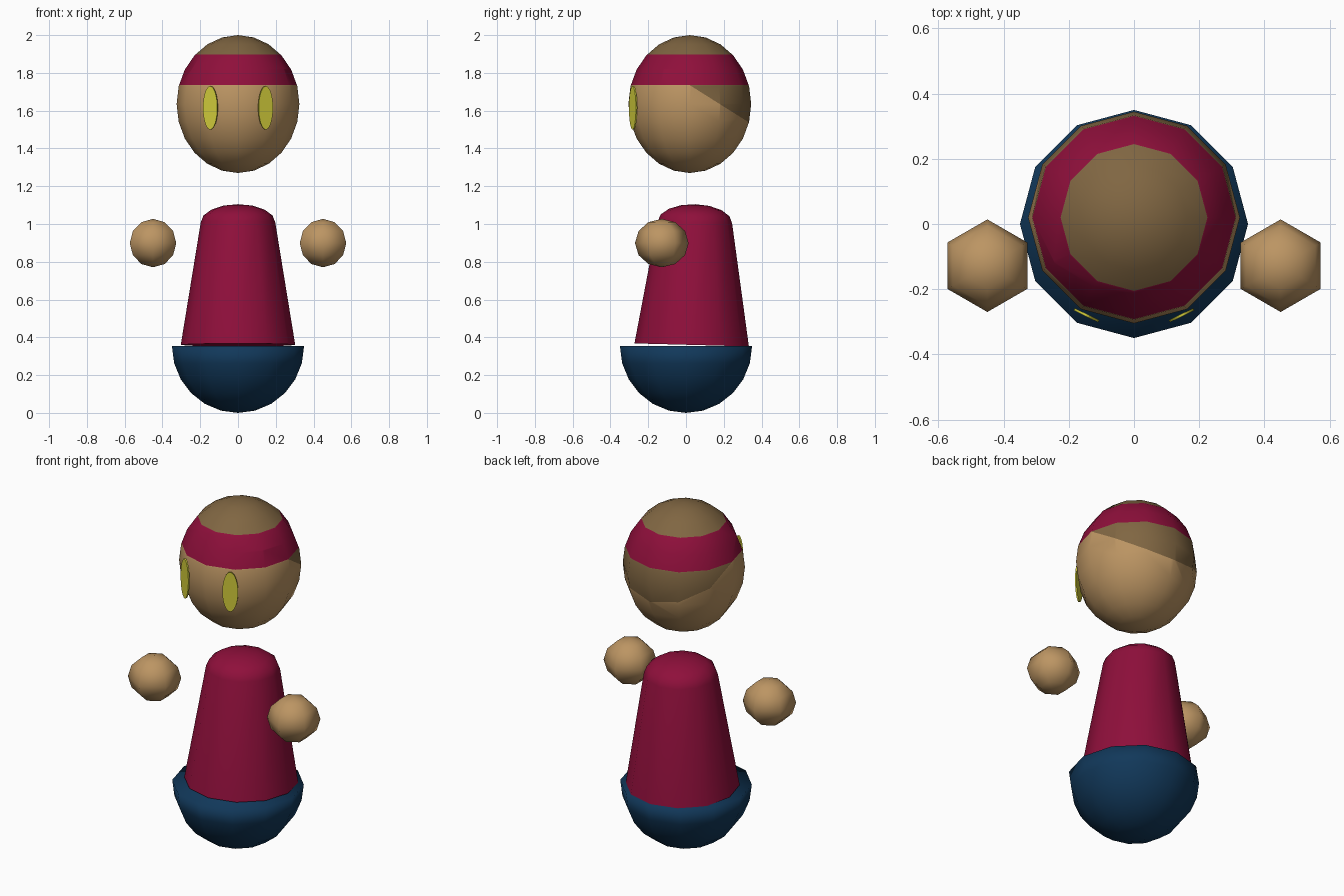
import bpy
import bmesh
import math
from mathutils import Matrix, Vector

cube = bpy.data.objects.get("Cube")
if cube:
    bpy.data.objects.remove(cube, do_unlink=True)


def lin(c):
    c /= 255
    return c / 12.92 if c <= 0.04045 else ((c + 0.055) / 1.055) ** 2.4


def material(name, r, g, b):
    m = bpy.data.materials.new(name)
    m.use_nodes = True
    col = (lin(r), lin(g), lin(b), 1)
    m.diffuse_color = col
    m.node_tree.nodes["Principled BSDF"].inputs["Base Color"].default_value = col
    return m


skin = material("skin tan", 188, 149, 99)
hair = material("hair brown", 128, 102, 66)
crimson = material("crimson cloth", 143, 15, 59)
navy = material("navy base", 17, 56, 90)
yellow = material("eye yellow", 208, 203, 58)


def lathe(bm, profile, sides):
    """Revolve (radius, z) points about z, with a corner on the y axis."""
    rings = []
    for r, z in profile:
        if r < 1e-5:
            rings.append([bm.verts.new((0, 0, z))])
        else:
            angs = [math.pi / 2 + 2 * math.pi * k / sides for k in range(sides)]
            rings.append([bm.verts.new((r * math.cos(a), r * math.sin(a), z)) for a in angs])
    for a, b in zip(rings, rings[1:]):
        for k in range(sides):
            n = (k + 1) % sides
            if len(a) == 1:
                bm.faces.new((a[0], b[n], b[k]))
            elif len(b) == 1:
                bm.faces.new((a[k], a[n], b[0]))
            else:
                bm.faces.new((a[k], a[n], b[n], b[k]))
    bmesh.ops.recalc_face_normals(bm, faces=bm.faces[:])


def arc(radius, height, rings, start=-90, end=90):
    """Elliptical profile from the start to the end latitude."""
    pts = []
    for i in range(rings + 1):
        t = math.radians(start + (end - start) * i / rings)
        pts.append((radius * math.cos(t), height * math.sin(t)))
    return pts


def finish(name, bm, mats, location, smooth_angle=180):
    me = bpy.data.meshes.new(name)
    bm.to_mesh(me)
    bm.free()
    ob = bpy.data.objects.new(name, me)
    bpy.context.collection.objects.link(ob)
    for m in mats:
        me.materials.append(m)
    ob.location = location
    bpy.ops.object.select_all(action='DESELECT')
    ob.select_set(True)
    bpy.context.view_layer.objects.active = ob
    if smooth_angle >= 180:
        bpy.ops.object.shade_smooth()
    elif smooth_angle > 0:
        bpy.ops.object.shade_smooth_by_angle(angle=math.radians(smooth_angle))
    return ob


# Rounded base: half sphere with a closed top
bm = bmesh.new()
lathe(bm, arc(0.35, 0.355, 6, -90, 0) + [(0, 0)], 12)
finish("base", bm, [navy], (0, 0, 0.355))

# Tapered body with a domed top, leaning slightly back
bm = bmesh.new()
dome = [(r, 0.65 + z) for r, z in arc(0.197, 0.095, 4, 0, 90)]
lathe(bm, [(0, 0), (0.303, 0)] + dome, 12)
body = finish("body", bm, [crimson], (0, 0.03, 0.36), 60)
body.rotation_euler.x = math.radians(-1.5)

# Hands
for side, x in (("left", 0.45), ("right", -0.45)):
    bm = bmesh.new()
    lathe(bm, arc(0.142, 0.128, 6), 6)
    finish(side + "_hand", bm, [skin], (x, -0.128, 0.899))

# Head: cut along the headband edges and the sloping hairline
head_at = Vector((0, 0.02, 1.635))
band_low, band_high, slope = 0.1, 0.262, 0.63
bm = bmesh.new()
lathe(bm, arc(0.325, 0.365, 12), 12)
hairline = (Vector((0, 0, band_low)), Vector((0, slope, 1)).normalized())
for co, no in (((0, 0, band_low), (0, 0, 1)), ((0, 0, band_high), (0, 0, 1)), hairline):
    bmesh.ops.bisect_plane(bm, geom=bm.verts[:] + bm.edges[:] + bm.faces[:],
                           plane_co=co, plane_no=no, dist=1e-5)
for f in bm.faces:
    c = f.calc_center_median()
    if band_low < c.z < band_high:
        f.material_index = 2
    elif c.z > band_high or c.z > band_low - slope * c.y:
        f.material_index = 1
finish("head", bm, [skin, hair, crimson], head_at)

# Eyes: thin oval plates turned to follow the head
for side, s in (("left", 1), ("right", -1)):
    bm = bmesh.new()
    bmesh.ops.create_cone(bm, cap_ends=True, segments=32, radius1=1, radius2=1, depth=0.008)
    turn = Matrix.Rotation(s * math.radians(26), 4, 'Z') @ Matrix.Rotation(math.radians(90), 4, 'X')
    bm.transform(turn @ Matrix.Diagonal((0.042, 0.115, 1, 1)))
    finish(side + "_eye", bm, [yellow], (s * 0.146, -0.280, 1.615), 0)
